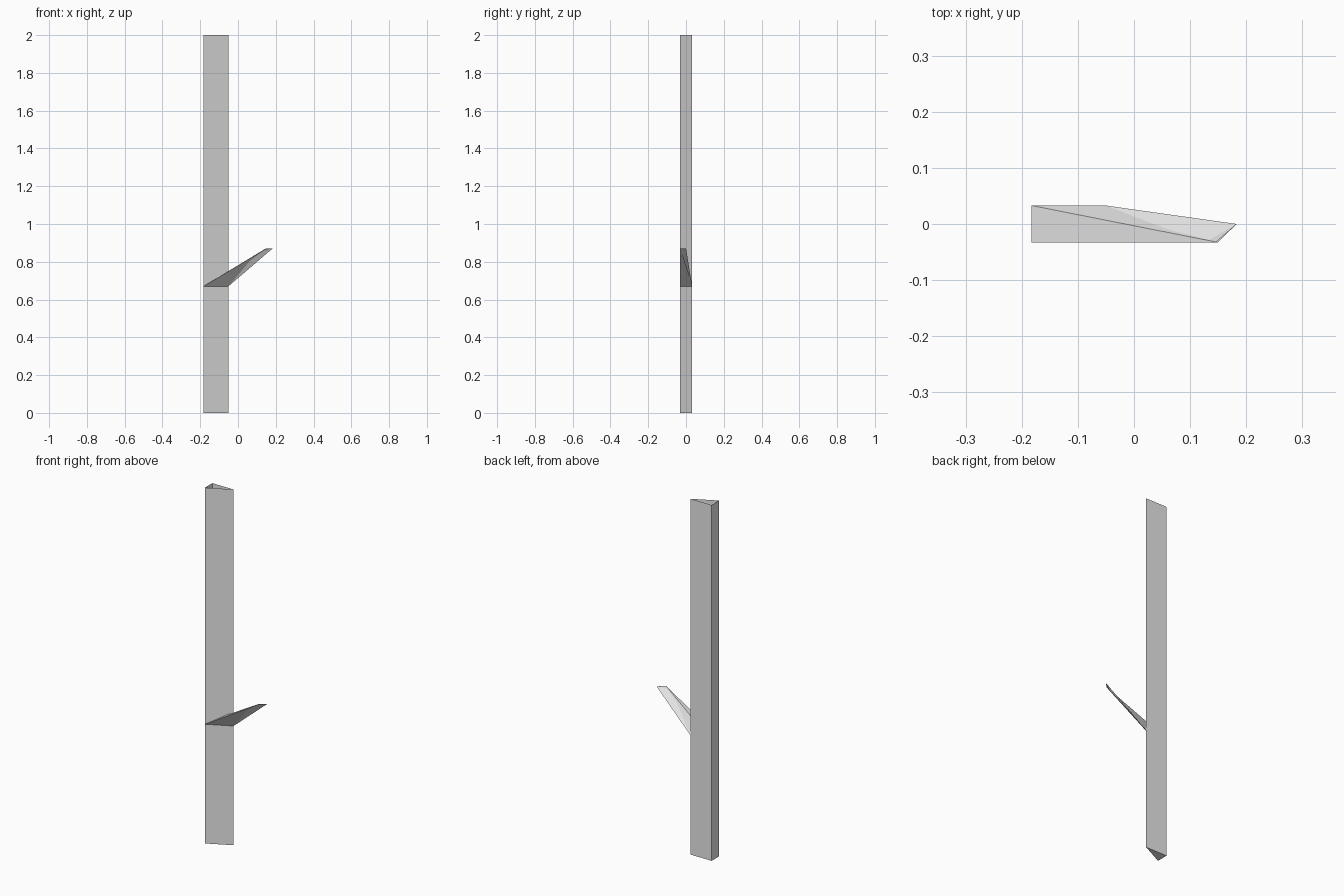
import bpy
import bmesh

cube = bpy.data.objects.get("Cube")
if cube:
    bpy.data.objects.remove(cube, do_unlink=True)

grey = bpy.data.materials.new("light grey")
grey.use_nodes = True
grey.diffuse_color = (0.8, 0.8, 0.8, 1)
grey.node_tree.nodes["Principled BSDF"].inputs["Base Color"].default_value = (0.8, 0.8, 0.8, 1)


def three_sided_tube(name, start, end, cap_start=False, cap_end=False):
    """Join two triangles, given counter-clockwise from above, with three walls."""
    bm = bmesh.new()
    low = [bm.verts.new(p) for p in start]
    high = [bm.verts.new(p) for p in end]
    for i in range(3):
        j = (i + 1) % 3
        bm.faces.new((low[i], low[j], high[j], high[i]))
    if cap_start:
        bm.faces.new(low[::-1])
    if cap_end:
        bm.faces.new(high)
    mesh = bpy.data.meshes.new(name)
    bm.to_mesh(mesh)
    bm.free()
    mesh.materials.append(grey)
    obj = bpy.data.objects.new(name, mesh)
    bpy.context.collection.objects.link(obj)
    return obj


# Shared triangular cross-section: front corner, left corner, back corner
section = [(-0.183, -0.033), (-0.051, 0.033), (-0.183, 0.033)]
# Narrow, nearly flat tip of the branch
tip = [(0.149, -0.033), (0.183, 0.0), (0.146, -0.032)]


def at(points, z):
    return [(x, y, z) for x, y in points]


# Upright trunk, open at the top and closed at the base
three_sided_tube("trunk", at(section, 0), at(section, 2), cap_start=True)
# Slanting branch that grows out of the trunk
three_sided_tube("branch", at(section, 0.67), at(tip, 0.87), cap_end=True)
